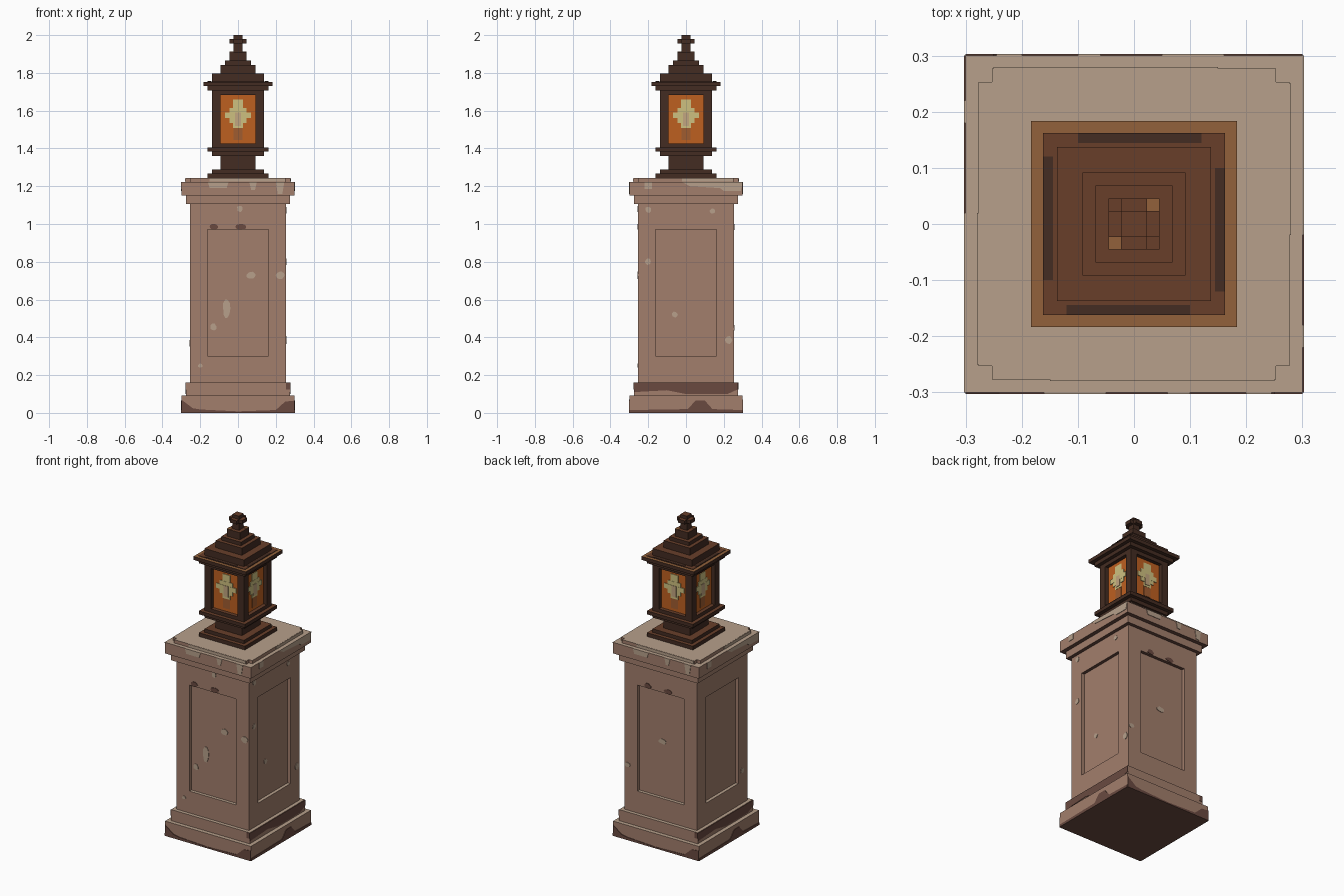
import bpy, bmesh, math, random
from mathutils import Matrix, Vector

random.seed(4)
if "Cube" in bpy.data.objects:
    bpy.data.objects.remove(bpy.data.objects["Cube"], do_unlink=True)


def make_material(name, rgb):
    linear = [((c / 255 + 0.055) / 1.055) ** 2.4 for c in rgb] + [1]
    mat = bpy.data.materials.new(name)
    mat.use_nodes = True
    mat.diffuse_color = linear
    shader = mat.node_tree.nodes["Principled BSDF"]
    shader.inputs["Base Color"].default_value = linear
    shader.inputs["Roughness"].default_value = 0.9
    return mat


stone = make_material("stone", (162, 126, 108))
pale_stone = make_material("pale stone", (183, 160, 139))
stain = make_material("dark stain", (106, 74, 64))
iron = make_material("dark metal", (68, 44, 34))
brown = make_material("brown metal", (104, 63, 42))
tan = make_material("worn metal", (146, 97, 59))
glass = make_material("amber glass", (190, 96, 32))
glow = make_material("pale glow", (206, 192, 128))
flame = make_material("flame heart", (194, 166, 128))
ember = make_material("ember", (160, 92, 48))

STONE = (stone, pale_stone, stain)    # side, top, underside
METAL = (iron, brown, iron)
EAVE = (iron, tan, iron)


def finish(bm, name, mats):
    """Turn a bmesh into an object; colour faces by direction."""
    bmesh.ops.recalc_face_normals(bm, faces=bm.faces)
    if len(mats) > 1:
        for f in bm.faces:
            f.normal_update()
            if f.material_index == 0 and abs(f.normal.z) > 0.5:
                f.material_index = 1 if f.normal.z > 0 else 2
    mesh = bpy.data.meshes.new(name)
    bm.to_mesh(mesh)
    bm.free()
    for m in mats:
        mesh.materials.append(m)
    obj = bpy.data.objects.new(name, mesh)
    bpy.context.collection.objects.link(obj)
    return obj


def prism_mesh(points, offset):
    """Extrude a polygon of 3D points along an offset."""
    bm = bmesh.new()
    face = bm.faces.new([bm.verts.new(p) for p in points])
    out = bmesh.ops.extrude_face_region(bm, geom=[face], use_keep_orig=True)
    verts = [g for g in out["geom"] if isinstance(g, bmesh.types.BMVert)]
    bmesh.ops.translate(bm, verts=verts, vec=offset)
    return bm


def square(h):
    return [(-h, -h), (h, -h), (h, h), (-h, h)]


def plus(h, a):
    """Square of half size h with corners notched back to a."""
    quarter = [(a, -h), (a, -a), (h, -a)]
    turns = [Matrix.Rotation(k * math.pi / 2, 2) for k in range(4)]
    return [tuple(t @ Vector(p)) for t in turns for p in quarter]


def tier_mesh(outline, z0, z1):
    return prism_mesh([(x, y, z0) for x, y in outline], (0, 0, z1 - z0))


def tier(name, outline, z0, z1, mats):
    return finish(tier_mesh(outline, z0, z1), name, mats)


def recessed(name, half, z0, z1, window, w0, w1, depth, mats, back=0):
    """Square block with a sunk rectangle on each of its four sides."""
    bm = tier_mesh(square(half), z0, z1)
    bmesh.ops.recalc_face_normals(bm, faces=bm.faces)
    bm.normal_update()
    for face in [f for f in bm.faces if abs(f.normal.z) < 0.5]:
        n = face.normal.copy()
        across = Vector((-n.y, n.x, 0))
        for sunk in (0, depth):
            bmesh.ops.inset_individual(bm, faces=[face], thickness=0.004)
            for v in face.verts:
                u = math.copysign(window, v.co.dot(across))
                z = w1 if v.co.z > (w0 + w1) / 2 else w0
                v.co = n * (half - sunk) + across * u + Vector((0, 0, z))
        face.material_index = back
    return finish(bm, name, mats)


def plate(name, side, dist, points, mat, thick=0.004):
    """Thin plate on a side: 0 front, 1 +x, 2 back, 3 -x."""
    turn = Matrix.Rotation(side * math.pi / 2, 3, "Z")
    pts = [turn @ Vector((u, -dist + 0.001, z)) for u, z in points]
    return finish(prism_mesh(pts, turn @ Vector((0, -thick, 0))), name, [mat])


def rect(u0, u1, z0, z1):
    return [(u0, z0), (u1, z0), (u1, z1), (u0, z1)]


def blob(name, side, dist, u, z, w, h, mat):
    """Rough rounded patch."""
    pts = []
    for i in range(10):
        a = i * math.tau / 10
        r = random.uniform(0.8, 1.1)
        pts.append((u + w * r * math.cos(a), z + h * r * math.sin(a)))
    plate(name, side, dist, pts, mat)


# Stone pedestal
BASE, STEP, SHAFT, PANEL = 0.3, 0.275, 0.253, 0.233
tier("pedestal_base", square(BASE), 0, 0.092, STONE)
tier("pedestal_step", square(STEP), 0.092, 0.162, STONE)
recessed("pedestal_shaft", SHAFT, 0.162, 1.106, 0.162, 0.3, 0.97, 0.02, STONE)
tier("pedestal_neck", square(STEP), 1.106, 1.152, STONE)
tier("pedestal_cap", square(BASE), 1.152, 1.222, STONE)
tier("pedestal_top", plus(0.277, SHAFT), 1.222, 1.243, STONE)

# Lantern foot, housing and stepped roof, from the bottom up
PX = 0.0229
for name, half, z0, z1, mats in [
    ("lantern_foot", 7, 1.243, 1.267, METAL),
    ("lantern_foot_step", 6, 1.267, 1.289, METAL),
    ("lantern_stem", 4, 1.289, 1.36, METAL),
    ("lantern_collar", 6, 1.36, 1.383, METAL),
    ("lantern_tray", 7, 1.383, 1.405, METAL),
    ("eave_underside", 7, 1.706, 1.73, METAL),
    ("eave", 8, 1.73, 1.752, EAVE),
    ("roof_lower", 6, 1.752, 1.797, METAL),
    ("roof_middle", 4, 1.797, 1.842, METAL),
    ("roof_upper", 3, 1.842, 1.865, METAL),
    ("roof_peak", 2, 1.865, 1.91, METAL),
    ("finial_stem", 1, 1.91, 1.956, METAL),
    ("finial_tip", 1, 1.979, 2.0, METAL),
]:
    tier(name, square(half * PX), z0, z1, mats)
tier("finial_arms", plus(2 * PX, PX), 1.956, 1.979, METAL)
recessed("lantern_housing", 6 * PX, 1.405, 1.706, 4 * PX, 1.427, 1.682, PX,
         METAL + (glass,), back=3)

# Worn marks on the eave and the peak
tier("eave_patina", square(7.1 * PX), 1.752, 1.755, METAL)
for k in range(4):
    turn = Matrix.Rotation(k * math.pi / 2, 4, "Z")
    strip = tier("eave_grime", [(x, 0.144 + y) for x, y in
                 [(-0.1, 0), (0.12, 0), (0.12, 0.018), (-0.1, 0.018)]],
                 1.754, 1.757, [iron])
    strip.data.transform(turn)
for s in (-1, 1):
    c = 1.5 * PX * s
    tier("peak_wear", [(c + x, c + y) for x, y in square(PX / 2)],
         1.91, 1.912, [tan])

# Pixelated flame on each pane
PANE = 5 * PX
for k in range(4):
    for name, w, z0, z1, mat, t in [
        ("ember", 0.024, 1.445, 1.51, ember, 0.003),
        ("glow_tall", 0.027, 1.507, 1.66, glow, 0.004),
        ("glow_middle", 0.046, 1.535, 1.615, glow, 0.005),
        ("glow_wide", 0.069, 1.56, 1.59, glow, 0.006),
        ("flame_heart", 0.016, 1.52, 1.59, flame, 0.007),
    ]:
        plate(name, k, PANE, rect(-w, w, z0, z1), mat, t)

# Pale chips: side, surface, position, half width, half height
for chip in [
    (0, PANEL, 0.07, 0.73, 0.027, 0.02), (0, SHAFT, 0.225, 0.73, 0.024, 0.022),
    (0, PANEL, -0.06, 0.55, 0.022, 0.05), (0, PANEL, -0.13, 0.455, 0.018, 0.018),
    (0, SHAFT, -0.2, 0.25, 0.013, 0.012), (0, SHAFT, 0.01, 1.14 - 0.06, 0.016, 0.018),
    (1, SHAFT, -0.2, 1.075, 0.017, 0.017), (1, SHAFT, 0.14, 1.07, 0.015, 0.014),
    (1, SHAFT, -0.2, 0.8, 0.017, 0.017), (1, PANEL, -0.06, 0.52, 0.018, 0.016),
    (1, SHAFT, 0.225, 0.385, 0.023, 0.022), (2, PANEL, 0, 0.65, 0.03, 0.016),
    (2, SHAFT, -0.23, 0.45, 0.02, 0.016), (3, SHAFT, 0.2, 0.37, 0.017, 0.017),
]:
    blob("pale_chip", *chip, pale_stone)

# Dark moss above the panels, front and back
for k, shift in ((0, 0), (2, 0.04)):
    for u, w in ((-0.13, 0.024), (0.015, 0.03)):
        blob("moss_patch", k, SHAFT, u + shift, 0.985, w, 0.015, stain)

# Pale drips on the cap and the top slab
for k in (0, 2):
    for u0, u1, z in ((-0.16, -0.05, 1.19), (0.06, 0.1, 1.18), (0.2, 0.245, 1.16)):
        plate("cap_drip", k, BASE,
              [(u0, 1.222), (u0 + 0.01, z), (u1 - 0.01, z), (u1, 1.222)], pale_stone)
    plate("slab_wear", k, 0.277, rect(-0.15, 0.25, 1.224, 1.242), pale_stone)
for k in (1, 3):
    plate("cap_drip", k, BASE, [(-0.02, 1.222), (0.02, 1.2), (0.18, 1.19),
          (0.2, 1.175), (0.29, 1.175), (0.3, 1.222)], pale_stone)
    plate("cap_drip", k, BASE, rect(-0.22, -0.18, 1.185, 1.222), pale_stone)
    plate("slab_wear", k, 0.277, rect(-0.02, 0.25, 1.224, 1.242), pale_stone)

# Damp along the foot
for k in (0, 2):
    plate("base_damp", k, BASE, [(-0.3, 0), (0.3, 0), (0.3, 0.065), (0.25, 0.06),
          (0.2, 0.015), (0, 0.008), (-0.2, 0.018), (-0.24, 0.025), (-0.3, 0.07)], stain)
    plate("step_damp", k, STEP, rect(0.255, 0.275, 0.125, 0.16), stain)
for k in (1, 3):
    plate("base_damp", k, BASE, [(-0.3, 0), (0.3, 0), (0.3, 0.015), (0.14, 0.02),
          (0.1, 0.065), (0.05, 0.065), (0.01, 0.02), (-0.3, 0.015)], stain)
    plate("step_damp", k, STEP, [(-0.275, 0.11), (-0.1, 0.12), (0, 0.1), (0.22, 0.1),
          (0.275, 0.125), (0.275, 0.16), (-0.275, 0.16)], stain)
